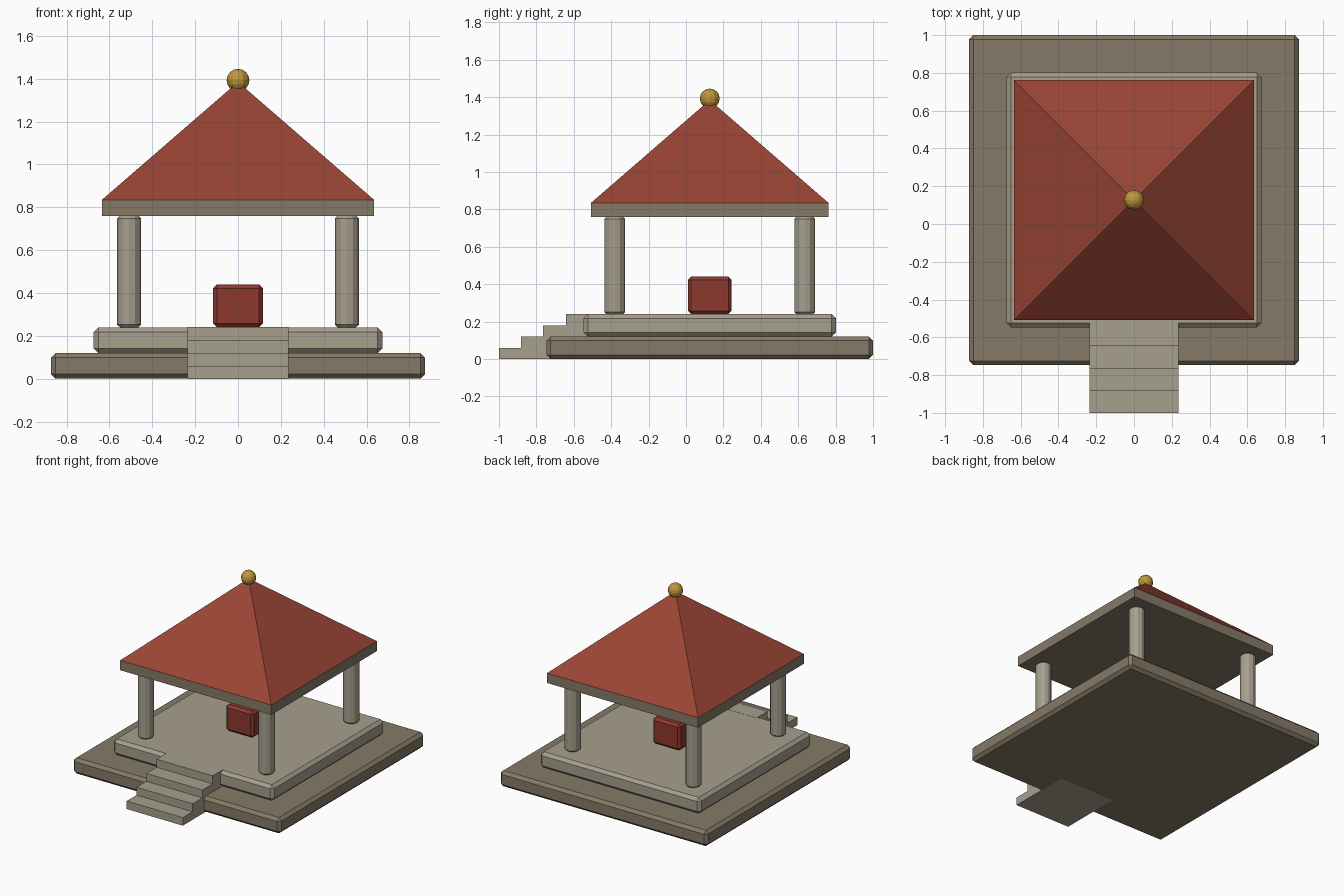
import bpy, bmesh, math

if "Cube" in bpy.data.objects:
    bpy.data.objects.remove(bpy.data.objects["Cube"])

CY = 0.127  # centre of the pavilion in y


def material(name, rgb):
    m = bpy.data.materials.new(name)
    m.diffuse_color = (*rgb, 1.0)
    m.use_nodes = True
    m.node_tree.nodes["Principled BSDF"].inputs["Base Color"].default_value = m.diffuse_color
    return m


light_stone = material("light stone", (0.39, 0.35, 0.27))
dark_stone = material("dark stone", (0.235, 0.195, 0.135))
roof_red = material("roof red", (0.32, 0.058, 0.035))
box_red = material("box red", (0.27, 0.04, 0.027))
gold = material("gold", (0.52, 0.31, 0.045))


def finish(name, bm, mat, bevel=0.0):
    bmesh.ops.recalc_face_normals(bm, faces=bm.faces)
    me = bpy.data.meshes.new(name)
    bm.to_mesh(me)
    bm.free()
    me.materials.append(mat)
    ob = bpy.data.objects.new(name, me)
    bpy.context.collection.objects.link(ob)
    if bevel:
        mod = ob.modifiers.new("bevel", 'BEVEL')
        mod.width = bevel
        mod.segments = 1
        mod.limit_method = 'ANGLE'
        mod.angle_limit = math.radians(40)
    return ob


def box(name, half, z0, z1, mat, bevel=0.0):
    bm = bmesh.new()
    bmesh.ops.create_cube(bm, size=1)
    bmesh.ops.scale(bm, vec=(half * 2, half * 2, z1 - z0), verts=bm.verts)
    bmesh.ops.translate(bm, vec=(0, CY, (z0 + z1) / 2), verts=bm.verts)
    return finish(name, bm, mat, bevel)


# Stepped platform, offering box and eaves slab
box("base", 0.873, 0.0, 0.12, dark_stone, 0.022)
box("platform", 0.674, 0.12, 0.24, light_stone, 0.022)
box("offering_box", 0.117, 0.24, 0.44, box_red, 0.018)
box("eaves_slab", 0.635, 0.76, 0.835, dark_stone)

# Four columns
for i, (sx, sy) in enumerate([(-1, -1), (1, -1), (1, 1), (-1, 1)]):
    bm = bmesh.new()
    bmesh.ops.create_cone(bm, cap_ends=True, segments=12, radius1=0.056,
                          radius2=0.056, depth=0.52)
    bmesh.ops.translate(bm, vec=(sx * 0.508, CY + sy * 0.508, 0.5), verts=bm.verts)
    finish(f"column_{i + 1}", bm, light_stone, 0.012)

# Pyramid roof
bm = bmesh.new()
corners = [bm.verts.new((x * 0.635, CY + y * 0.635, 0.835))
           for x, y in [(-1, -1), (1, -1), (1, 1), (-1, 1)]]
apex = bm.verts.new((0, CY, 1.385))
bm.faces.new(corners)
for i in range(4):
    bm.faces.new((corners[i], corners[(i + 1) % 4], apex))
finish("roof", bm, roof_red)

# Ball on the roof tip
bm = bmesh.new()
bmesh.ops.create_uvsphere(bm, u_segments=12, v_segments=8, radius=0.053)
bmesh.ops.translate(bm, vec=(0, CY, 1.393), verts=bm.verts)
finish("finial", bm, gold)

# Front stairs: stepped side profile swept across x, set into the platform
profile = [(-0.51, -0.001), (-1.0, -0.001)]
for i, y in enumerate([-1.0, -0.882, -0.764, -0.642]):
    profile += [(y, i * 0.06 if i else -0.001), (y, (i + 1) * 0.06)]
profile.pop(2)
profile.append((-0.51, 0.241))
profile[-2] = (-0.642, 0.241)
bm = bmesh.new()
side = bm.faces.new([bm.verts.new((-0.236, y, z)) for y, z in profile])
sweep = bmesh.ops.extrude_face_region(bm, geom=[side])
bmesh.ops.translate(bm, vec=(0.472, 0, 0),
                    verts=[g for g in sweep["geom"] if isinstance(g, bmesh.types.BMVert)])
finish("front_stairs", bm, light_stone)
